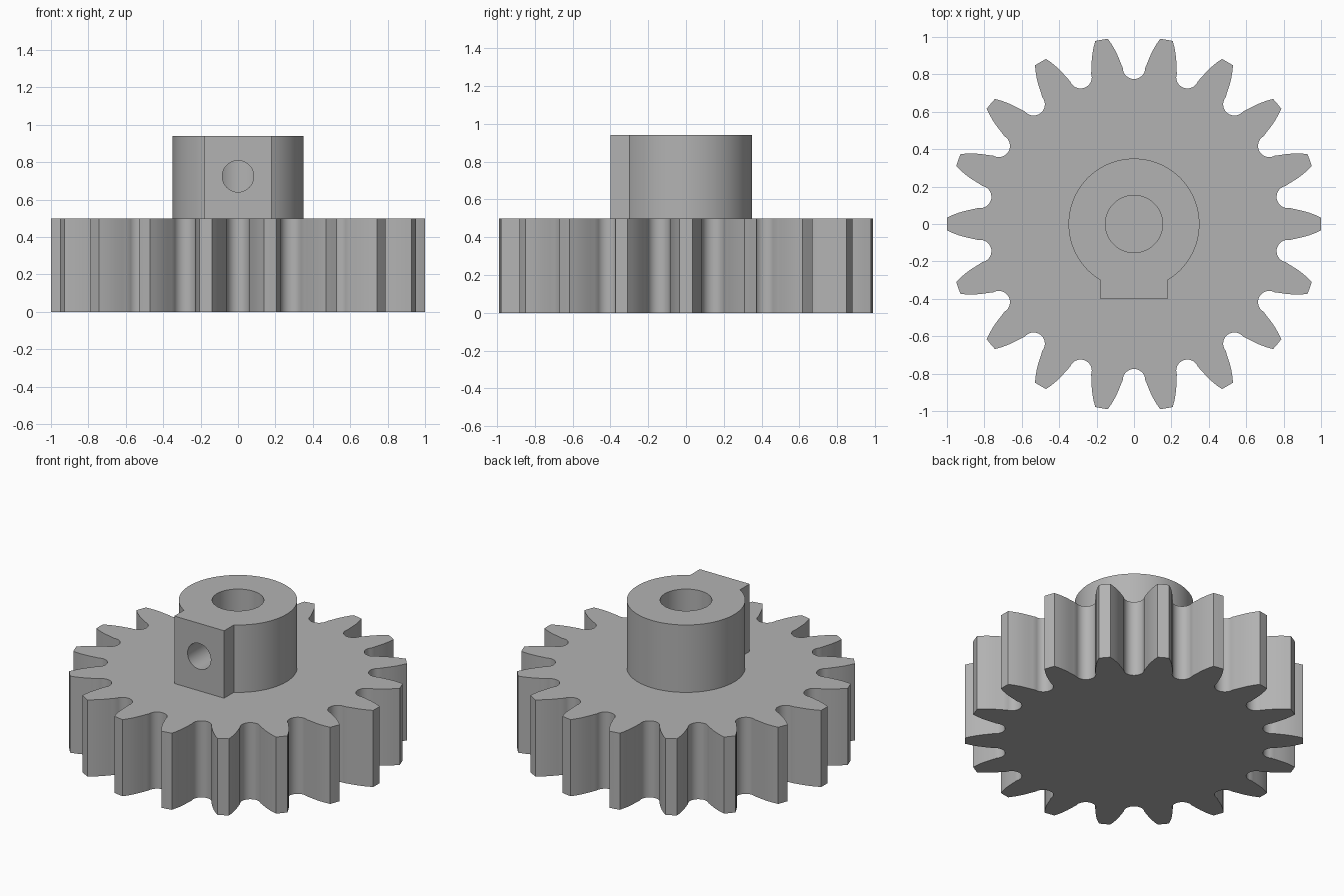
import bpy
import bmesh
from math import sin, cos, pi, radians, asin

cube = bpy.data.objects.get("Cube")
if cube:
    bpy.data.objects.remove(cube, do_unlink=True)

TEETH = 18
GEAR_TOP, HUB_TOP = 0.50, 0.94
HUB_R, BORE_R = 0.35, 0.153

steel = bpy.data.materials.new("plain grey")
steel.use_nodes = True
grey = (0.45, 0.45, 0.45, 1)
steel.diffuse_color = grey
steel.node_tree.nodes["Principled BSDF"].inputs["Base Color"].default_value = grey


def polar(r, a):
    return r * cos(a), r * sin(a)


def extrude_profile(name, points, z0, z1):
    """Solid prism from a closed counter-clockwise outline."""
    bm = bmesh.new()
    face = bm.faces.new([bm.verts.new((x, y, z0)) for x, y in points])
    top = bmesh.ops.extrude_face_region(bm, geom=[face])["geom"]
    verts = [g for g in top if isinstance(g, bmesh.types.BMVert)]
    bmesh.ops.translate(bm, verts=verts, vec=(0, 0, z1 - z0))
    bmesh.ops.recalc_face_normals(bm, faces=bm.faces)
    mesh = bpy.data.meshes.new(name)
    bm.to_mesh(mesh)
    bm.free()
    mesh.materials.append(steel)
    obj = bpy.data.objects.new(name, mesh)
    bpy.context.collection.objects.link(obj)
    return obj


def select_only(obj):
    bpy.ops.object.select_all(action="DESELECT")
    obj.select_set(True)
    bpy.context.view_layer.objects.active = obj


def drill(obj, radius, depth, location, rotation=(0, 0, 0)):
    """Cut a round hole and discard the cutter."""
    bpy.ops.mesh.primitive_cylinder_add(vertices=64, radius=radius, depth=depth,
                                        location=location, rotation=rotation)
    cutter = bpy.context.object
    cutter.hide_render = True
    cutter.data.materials.append(steel)
    mod = obj.modifiers.new("hole", "BOOLEAN")
    mod.operation, mod.solver, mod.object = "DIFFERENCE", "EXACT", cutter
    select_only(obj)
    bpy.ops.object.modifier_apply(modifier=mod.name)
    bpy.data.objects.remove(cutter, do_unlink=True)


def smooth(obj):
    select_only(obj)
    bpy.ops.object.shade_smooth_by_angle(angle=radians(25))


# Toothed wheel: curved flank (radius, half angle in degrees), then round root
flank = [(1.0, 0.0), (1.0, 1.95), (0.97, 2.85), (0.94, 3.65), (0.91, 4.35),
         (0.88, 4.95), (0.855, 5.45)]
half = [(r, radians(a)) for r, a in flank]
root_r, root_c = 0.06, 0.835
for i in range(9):
    t = pi / 2 * i / 8
    x, y = root_c - root_r * sin(t), root_r * cos(t)
    half.append(((x * x + y * y) ** 0.5, pi / TEETH - asin(y / (x * x + y * y) ** 0.5)))

outline = []
for k in range(TEETH):
    centre = 2 * pi * k / TEETH
    outline += [polar(r, centre - a) for r, a in reversed(half[1:])]
    outline += [polar(r, centre + a) for r, a in half[:-1]]
gear = extrude_profile("gear_wheel", outline, 0, GEAR_TOP)

# Hub with the flat screw boss on its front
boss_x, boss_y = 0.18, -0.40
start = -pi / 2 + asin(boss_x / HUB_R)
sweep = 2 * pi - 2 * asin(boss_x / HUB_R)
arc = [polar(HUB_R, start + sweep * i / 80) for i in range(81)]
hub = extrude_profile("hub_with_boss", arc + [(-boss_x, boss_y), (boss_x, boss_y)],
                      GEAR_TOP, HUB_TOP)

# Shaft bore and set screw hole
drill(hub, BORE_R, 1.0, (0, 0, 0.75))
drill(hub, 0.084, 0.45, (0, -0.30, 0.725), (pi / 2, 0, 0))

for part in (gear, hub):
    smooth(part)
